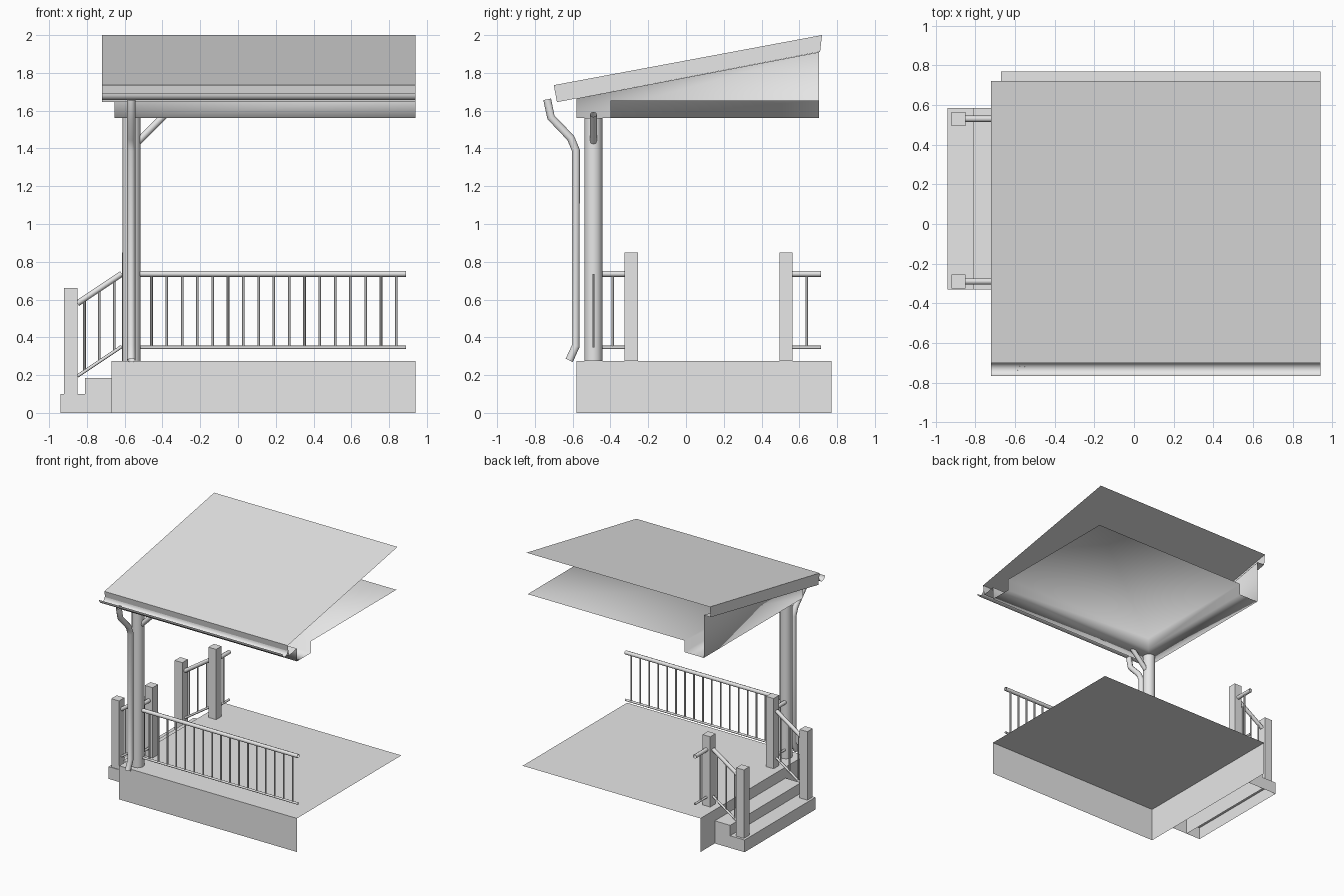
import bpy, bmesh
from mathutils import Vector

old = bpy.data.objects.get("Cube")
if old:
    bpy.data.objects.remove(old, do_unlink=True)

grey = bpy.data.materials.new("light grey")
grey.use_nodes = True
grey.diffuse_color = (0.8, 0.8, 0.8, 1)
grey.node_tree.nodes["Principled BSDF"].inputs["Base Color"].default_value = (0.8, 0.8, 0.8, 1)


def add(name, data):
    obj = bpy.data.objects.new(name, data)
    bpy.context.collection.objects.link(obj)
    data.materials.append(grey)
    return obj


def finish(name, bm, smooth=False):
    mesh = bpy.data.meshes.new(name)
    for f in bm.faces:
        f.smooth = smooth
    bm.to_mesh(mesh)
    bm.free()
    return add(name, mesh)


def box(name, lo, hi, drop=()):
    """Box between two corners, leaving out the faces that point along drop."""
    bm = bmesh.new()
    bmesh.ops.create_cube(bm, size=1)
    bm.normal_update()
    gone = [f for f in bm.faces if any(f.normal.dot(Vector(d)) > 0.9 for d in drop)]
    bmesh.ops.delete(bm, geom=gone, context='FACES')
    lo, hi = Vector(lo), Vector(hi)
    for v in bm.verts:
        v.co = (lo + hi) / 2 + v.co * (hi - lo)
    return finish(name, bm)


def shell(name, quads, smooth=False):
    """Open sheet of joined polygons."""
    bm = bmesh.new()
    for quad in quads:
        bm.faces.new([bm.verts.new(p) for p in quad])
    bmesh.ops.remove_doubles(bm, verts=bm.verts, dist=0.0005)
    return finish(name, bm, smooth)


def tubes(name, paths, radius, detail=2):
    """Open-ended round tubes along straight-segment paths."""
    curve = bpy.data.curves.new(name, 'CURVE')
    curve.dimensions = '3D'
    curve.bevel_depth = radius
    curve.bevel_resolution = detail
    for path in paths:
        spline = curve.splines.new('POLY')
        spline.points.add(len(path) - 1)
        for point, co in zip(spline.points, path):
            point.co = (*co, 1)
        spline.use_smooth = True
    obj = add(name, curve)
    bpy.ops.object.select_all(action='DESELECT')
    obj.select_set(True)
    bpy.context.view_layer.objects.active = obj
    bpy.ops.object.convert(target='MESH')
    bpy.ops.object.shade_smooth_by_angle(angle=1.0)


def railing(name, a, b, low, high, spots):
    """Thick top rail, thin bottom rail and balusters from a to b (plan x, y, rise)."""
    a, b = Vector(a), Vector(b)
    up = Vector((0, 0, 1))
    tubes(name + "_top_rail", [(a + up * high, b + up * high)], 0.016)
    tubes(name + "_bottom_rail", [(a + up * low, b + up * low)], 0.009)
    feet = [a.lerp(b, t) for t in spots]
    tubes(name + "_balusters", [(p + up * low, p + up * high) for p in feet], 0.007, 1)


# Deck and steps, open underneath
DOWN, BACK, LEFT = (0, 0, -1), (0, 1, 0), (1, 0, 0)
L, R = -0.67, 0.94
box("deck", (L, -0.58, 0), (R, 0.77, 0.275), (DOWN, BACK, LEFT))
box("upper_step", (-0.81, -0.33, 0), (L, 0.585, 0.185), (DOWN,))
box("lower_step", (-0.94, -0.33, 0), (-0.81, 0.585, 0.1), (DOWN, LEFT))

# Stair posts and sloping handrails
for side, y in (("front", -0.29), ("back", 0.53)):
    for level, x, z0, z1 in (("upper", -0.58, 0.275, 0.85), ("lower", -0.885, 0.1, 0.66)):
        box(f"{side}_{level}_post", (x - 0.035, y - 0.035, z0), (x + 0.035, y + 0.035, z1))
    railing(f"{side}_stair", (-0.85, y, 0), (-0.615, y, 0.157), 0.195, 0.58, (0.16, 0.49, 0.83))

# Level railings
railing("front", (-0.53, -0.49, 0), (0.89, -0.49, 0), 0.347, 0.736,
        [(0.072 + 0.081 * i) / 1.42 for i in range(17)])
railing("side_front", (-0.58, -0.45, 0), (-0.58, -0.325, 0), 0.347, 0.736, (0.5,))
railing("side_back", (-0.58, 0.565, 0), (-0.58, 0.715, 0), 0.347, 0.736, (0.5,))

# Column and diagonal brace
tubes("column", [((-0.563, -0.49, 0.275), (-0.563, -0.49, 1.56))], 0.048, 4)
tubes("column_brace", [((-0.54, -0.49, 1.425), (-0.385, -0.49, 1.58))], 0.019)

# Ceiling with dropped beams, front face and gable in one smooth sheet
G, IN = -0.655, -0.48
F, FI, B = -0.58, -0.4, 0.705
LOW, CEIL = 1.56, 1.655
shell("ceiling_and_gable", [
    [(IN, FI, CEIL), (IN, B, CEIL), (R, B, CEIL), (R, FI, CEIL)],
    [(IN, FI, LOW), (IN, B, LOW), (IN, B, CEIL), (IN, FI, CEIL)],
    [(IN, FI, CEIL), (R, FI, CEIL), (R, FI, LOW), (IN, FI, LOW)],
    [(G, F, LOW), (G, B, LOW), (IN, B, LOW), (IN, FI, LOW)],
    [(G, F, LOW), (IN, FI, LOW), (R, FI, LOW), (R, F, LOW)],
    [(G, F, LOW), (R, F, LOW), (R, F, 1.665), (G, F, 1.665)],
    [(G, F, LOW), (G, F, 1.665), (G, B, 1.91), (G, B, LOW)],
], True)

# Sloping roof sheet with fascias and narrow soffits
E = -0.72
eave, ridge = (-0.70, 1.735), (0.72, 2.0)
eave_low, wall_low, ridge_low = (-0.683, 1.645), (F, 1.665), (0.71, 1.912)
shell("roof", [
    [(E, *eave), (R, *eave), (R, *ridge), (E, *ridge)],
    [(E, *eave_low), (R, *eave_low), (R, *eave), (E, *eave)],
    [(E, *eave), (E, *ridge), (E, *ridge_low), (E, *wall_low), (E, *eave_low)],
    [(E, *eave_low), (E, *wall_low), (G, *wall_low), (R, *wall_low), (R, *eave_low)],
    [(E, *wall_low), (E, *ridge_low), (G, *ridge_low), (G, *wall_low)],
])

# Half-round gutter: lower half of an open tube
bm = bmesh.new()
bmesh.ops.create_circle(bm, segments=20, radius=0.034)
bmesh.ops.delete(bm, geom=[v for v in bm.verts if v.co.y > 0.001], context='VERTS')
for v in bm.verts:
    v.co = (E, v.co.x - 0.733, v.co.y + 1.69)
out = bmesh.ops.extrude_edge_only(bm, edges=bm.edges[:])
for v in out["geom"]:
    if isinstance(v, bmesh.types.BMVert):
        v.co.x = R
finish("gutter", bm, True)

# Downspout
path = [(-0.735, 1.66), (-0.715, 1.565), (-0.61, 1.455), (-0.583, 1.39),
        (-0.583, 0.355), (-0.618, 0.278)]
tubes("downspout", [[(-0.565, y, z) for y, z in path]], 0.022, 3)
